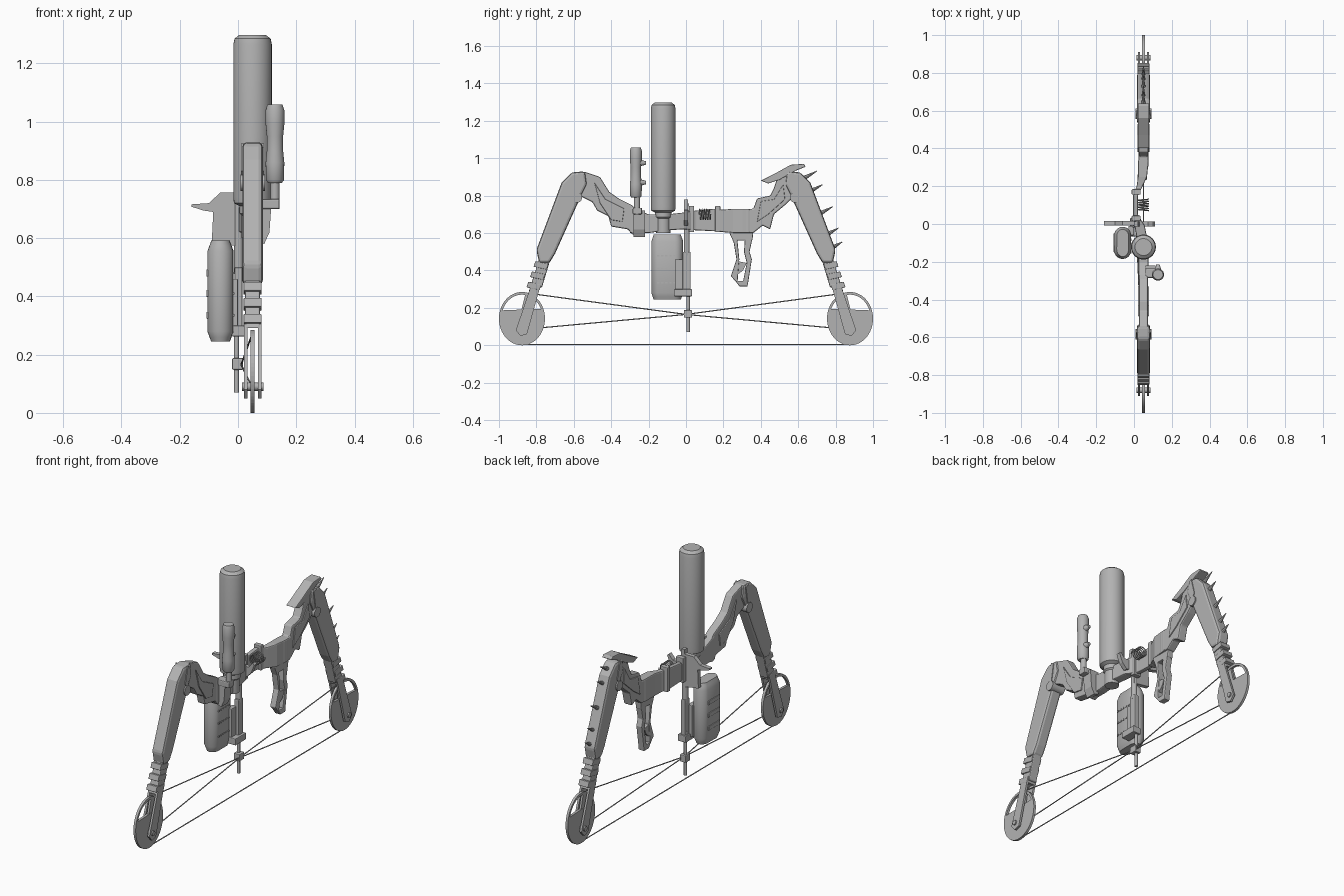
import bpy, bmesh, math
from mathutils import Vector, Matrix

if "Cube" in bpy.data.objects:
    bpy.data.objects.remove(bpy.data.objects["Cube"])

grey = bpy.data.materials.new("plain_grey")
grey.use_nodes = True
grey.diffuse_color = (0.45, 0.45, 0.45, 1)
grey.node_tree.nodes["Principled BSDF"].inputs["Base Color"].default_value = (0.45, 0.45, 0.45, 1)
MID = 0.05  # sideways position of the main plane


def finish(name, bm, bevel=0, smooth=False):
    bmesh.ops.recalc_face_normals(bm, faces=bm.faces)
    mesh = bpy.data.meshes.new(name)
    bm.to_mesh(mesh)
    bm.free()
    mesh.materials.append(grey)
    ob = bpy.data.objects.new(name, mesh)
    bpy.context.collection.objects.link(ob)
    if bevel:
        mod = ob.modifiers.new("bevel", "BEVEL")
        mod.width, mod.segments, mod.limit_method = bevel, 2, "ANGLE"
    if smooth:
        bpy.ops.object.select_all(action="DESELECT")
        ob.select_set(True)
        bpy.context.view_layer.objects.active = ob
        bpy.ops.object.shade_smooth_by_angle(angle=math.radians(35))
    return ob


def loft(name, rings, bevel=0, smooth=False):
    """Skin a list of equal rings of points and cap both ends."""
    bm = bmesh.new()
    loops = [[bm.verts.new(p) for p in ring] for ring in rings]
    n = len(loops[0])
    for a, b in zip(loops, loops[1:]):
        for i in range(n):
            j = (i + 1) % n
            bm.faces.new((a[i], a[j], b[j], b[i]))
    bm.faces.new(loops[0])
    bm.faces.new(loops[-1])
    return finish(name, bm, bevel, smooth)


def side_plate(name, pts, x=MID, half=0.02, s=1, bevel=0):
    """Side outline in (y, z), thickened along x; s mirrors front to back."""
    return loft(name, [[(x + h, s * y, z) for y, z in pts] for h in (-half, half)], bevel)


def front_plate(name, pts, y, half):
    return loft(name, [[(x, y + h, z) for x, z in pts] for h in (-half, half)])


def box(name, x, y, z, bevel=0):
    return loft(name, [[(x[0], y[0], h), (x[1], y[0], h), (x[1], y[1], h), (x[0], y[1], h)]
                       for h in z], bevel)


def turned(name, x, y, profile, n=24):
    """Vertical lathe from (radius, z) pairs."""
    return loft(name, [[(x + r * math.cos(i * math.tau / n), y + r * math.sin(i * math.tau / n), z)
                        for i in range(n)] for r, z in profile], smooth=True)


def rod(name, a, b, r1, r2=None, n=12):
    a, b = Vector(a), Vector(b)
    bm = bmesh.new()
    turn = (b - a).to_track_quat("Z", "Y").to_matrix().to_4x4()
    bmesh.ops.create_cone(bm, cap_ends=True, segments=n, radius1=r1,
                          radius2=r1 if r2 is None else r2, depth=(b - a).length,
                          matrix=Matrix.Translation((a + b) / 2) @ turn)
    return finish(name, bm, smooth=True)


def tube(name, pts, r):
    cu = bpy.data.curves.new(name, "CURVE")
    cu.dimensions = "3D"
    cu.bevel_depth, cu.bevel_resolution = r, 2
    sp = cu.splines.new("POLY")
    sp.points.add(len(pts) - 1)
    for p, co in zip(sp.points, pts):
        p.co = (*co, 1)
    cu.materials.append(grey)
    ob = bpy.data.objects.new(name, cu)
    bpy.context.collection.objects.link(ob)


# Limbs, forks, cams and outer riser arms at both ends
for s, end in ((-1, "front"), (1, "back")):
    side_plate(end + "_limb", [(.80, .51), (.665, .87), (.61, .925), (.54, .93), (.53, .86),
                               (.565, .79), (.70, .49), (.73, .44), (.785, .44)],
               half=.035, s=s, bevel=.014)
    side_plate(end + "_limb_lower", [(.785, .46), (.725, .46), (.77, .31), (.84, .29)],
               half=.026, s=s, bevel=.005)
    for dx in (-.024, .024):
        side_plate(end + "_fork", [(.825, .33), (.775, .33), (.85, .06), (.885, .05), (.91, .08)],
                   x=MID + dx, half=.006, s=s)
    # raised blocks on the lower limb
    for k in range(3):
        y, z = .823 - .019 * k, .31 + .055 * k
        side_plate(end + "_limb_block", [(y + .03, z), (y + .02, z + .03), (y - .05, z + .015),
                                         (y - .04, z - .015)], half=.031, s=s, bevel=.003)
    rod(end + "_axle", (MID - .037, s * .88, .09), (MID + .037, s * .88, .09), .014)
    rod(end + "_pivot", (MID - .042, s * .583, .79), (MID + .042, s * .583, .79), .028)
    side_plate(end + "_limb_pocket", [(.60, .83), (.575, .925), (.555, .915), (.575, .80)],
               half=.039, s=s)
    # cam: solid lower disc with an open rim above
    def oval(t, k=1):
        return (.877 + .123 * k * math.cos(t), .1425 + .1425 * k * math.sin(t))
    lo, hi = math.radians(18), math.radians(158)
    arc = [lo + (hi - lo) * i / 24 for i in range(25)]
    rest = [hi + (math.tau + lo - hi) * i / 36 for i in range(37)]
    side_plate(end + "_cam_disc", [oval(t) for t in rest], half=.007, s=s)
    side_plate(end + "_cam_rim", [oval(t) for t in arc] + [oval(t, .9) for t in reversed(arc)],
               half=.007, s=s)
    side_plate(end + "_cam_spoke", [(.86, .27), (.82, .26), (.84, .15), (.89, .15)], half=.006, s=s)

side_plate("front_riser_arm", [(-.55, .93), (-.46, .90), (-.41, .82), (-.36, .785), (-.29, .75),
                               (-.25, .71), (-.25, .60), (-.285, .59), (-.31, .62), (-.40, .635),
                               (-.415, .69), (-.475, .72), (-.50, .765), (-.57, .80)],
           half=.024, bevel=.007)
side_plate("front_riser_web", [(-.49, .87), (-.43, .78), (-.33, .73), (-.34, .66), (-.40, .67),
                               (-.46, .76)], half=.03, bevel=.004)
side_plate("back_riser_arm", [(.30, .73), (.36, .73), (.38, .785), (.45, .80), (.47, .84),
                              (.50, .93), (.56, .93), (.58, .80), (.53, .75), (.47, .70),
                              (.45, .62), (.41, .64), (.36, .60), (.30, .60)],
           half=.026, bevel=.007)
side_plate("back_riser_web", [(.40, .77), (.47, .78), (.52, .86), (.53, .78), (.44, .70),
                              (.38, .66)], half=.032, bevel=.004)

# Riser centre, bowed sideways around the sight window
stations = [(-.30, .05, .60, .74, .025), (-.20, .05, .60, .70, .026), (-.10, .047, .615, .70, .027),
            (-.01, .03, .62, .71, .027), (.05, .008, .615, .72, .013), (.15, .008, .61, .73, .013),
            (.20, .03, .605, .725, .016), (.25, .045, .60, .73, .024), (.34, .05, .60, .73, .028)]
loft("riser_centre", [[(x - w, y, a), (x + w, y, a), (x + w, y, b), (x - w, y, b)]
                      for y, x, a, b, w in stations], bevel=.006)
for y in (.03, .17):
    box("riser_collar", (-.012, .035), (y - .014, y + .014), (.605, .745), .004)

# Coil rest in the window
tube("coil_rest", [(.05 + .028 * math.cos(t * .5), .07 + .0011 * t * .9, .70 + .028 * math.sin(t * .5))
                   for t in range(64)], .003)

# Grip with open slots
side_plate("grip_back", [(.23, .605), (.36, .605), (.355, .56), (.275, .56), (.285, .46), (.275, .33),
                         (.24, .37), (.27, .46), (.255, .55)], half=.018, bevel=.005)
side_plate("grip_front", [(.315, .57), (.355, .57), (.34, .50), (.352, .46), (.33, .32), (.30, .315),
                          (.325, .44), (.31, .50)], half=.018, bevel=.005)
side_plate("grip_bridge", [(.275, .45), (.325, .44), (.305, .40), (.278, .38)], half=.015)
side_plate("grip_foot", [(.265, .345), (.33, .345), (.33, .315), (.285, .315)], half=.018, bevel=.004)

# Crest plate and spikes on the back limb
side_plate("crest_plate", [(.40, .88), (.47, .915), (.56, .965), (.63, .97), (.64, .955), (.59, .935),
                           (.50, .885), (.44, .865)], half=.03, bevel=.004)
for y, z, size in ((.63, .90, .07), (.665, .83, .065), (.715, .71, .07), (.755, .60, .06), (.785, .53, .05)):
    rod("limb_spike", (MID, y - .01, z - .012), (MID, y + size, z + size * .45), .014, .002, 8)

# Large upright canister
turned("canister", MID, -.122, [(.03, .67), (.045, .685), (.045, .71), (.064, .72), (.066, .74),
                                (.066, 1.265), (.062, 1.285), (.045, 1.298)], 32)
turned("canister_neck", MID, -.122, [(.038, .60), (.038, .69)])

# Small lamp on a side stem
turned("lamp", .127, -.268, [(.024, .79), (.031, .80), (.032, .86), (.028, .90), (.028, .95),
                             (.032, .99), (.032, 1.04), (.026, 1.058)])
turned("lamp_stem", .127, -.262, [(.016, .70), (.016, .80)], 16)
for z in (.87, .975):
    rod("lamp_stud", (.127, -.25, z), (.127, -.215, z), .02, .009)
box("lamp_arm", (.06, .143), (-.285, -.235), (.70, .735), .006)
front_plate("lamp_bracket", [(.06, .59), (.09, .58), (.108, .62), (.115, .72), (.06, .72)], -.25, .03)

# Battery pack with vents and clips
levels = ((.245, .72), (.26, .84), (.28, 1), (.555, 1), (.575, .84), (.592, .7))
outline = []
for i in range(24):
    t = i * math.tau / 24
    outline.append((.045 * math.cos(t), .085 * math.sin(t) if abs(math.sin(t)) > .99
                    else .045 * math.sin(t) + math.copysign(.04, math.sin(t + .001))))
loft("battery_pack", [[(-.06 + x * k, -.10 + y * (.5 + .5 * k), z) for x, y in outline]
                      for z, k in levels], smooth=True)
for z in (.335, .41, .48):
    box("battery_clip", (-.109, -.08), (-.15, -.05), (z - .012, z + .012), .003)
    for k in range(5):
        y = -.155 + .022 * k
        box("battery_vent", (-.02, -.012), (y, y + .012), (z - .004, z + .004))
box("battery_mount", (-.03, .0), (-.06, -.01), (.28, .46), .004)

# Stabiliser rail, rod and cable slide
box("rail", (-.012, .016), (-.018, .025), (.29, .50), .006)
turned("rail_post", .002, .004, [(.016, .48), (.016, .72)], 16)
box("rail_bracket", (-.02, .03), (-.065, .032), (.262, .30), .004)
turned("cable_rod", -.005, .012, [(.009, .07), (.009, .32)], 12)
box("cable_slide", (-.02, .018), (-.012, .032), (.148, .188), .004)

# Sight plate with a side fin and hook
front_plate("sight_plate", [(-.09, .585), (-.085, .69), (-.12, .695), (-.16, .708), (-.16, .716),
                            (-.10, .72), (-.06, .757), (0, .757), (.012, .70), (.012, .57)], .005, .012)
front_plate("sight_hook", [(0, .65), (.06, .64), (.09, .67), (.11, .72), (.10, .73), (.075, .70),
                           (.03, .70), (.02, .78), (0, .78)], .0, .012)

# Bowstring and crossing cables
tube("bowstring", [(MID, -.877, .004), (MID, .877, .004)], .003)
for s in (-1, 1):
    tube("cable", [(MID, s * .82, .275), (.012, s * .02, .168), (.012, -s * .02, .163),
                   (MID, -s * .87, .085)], .003)
